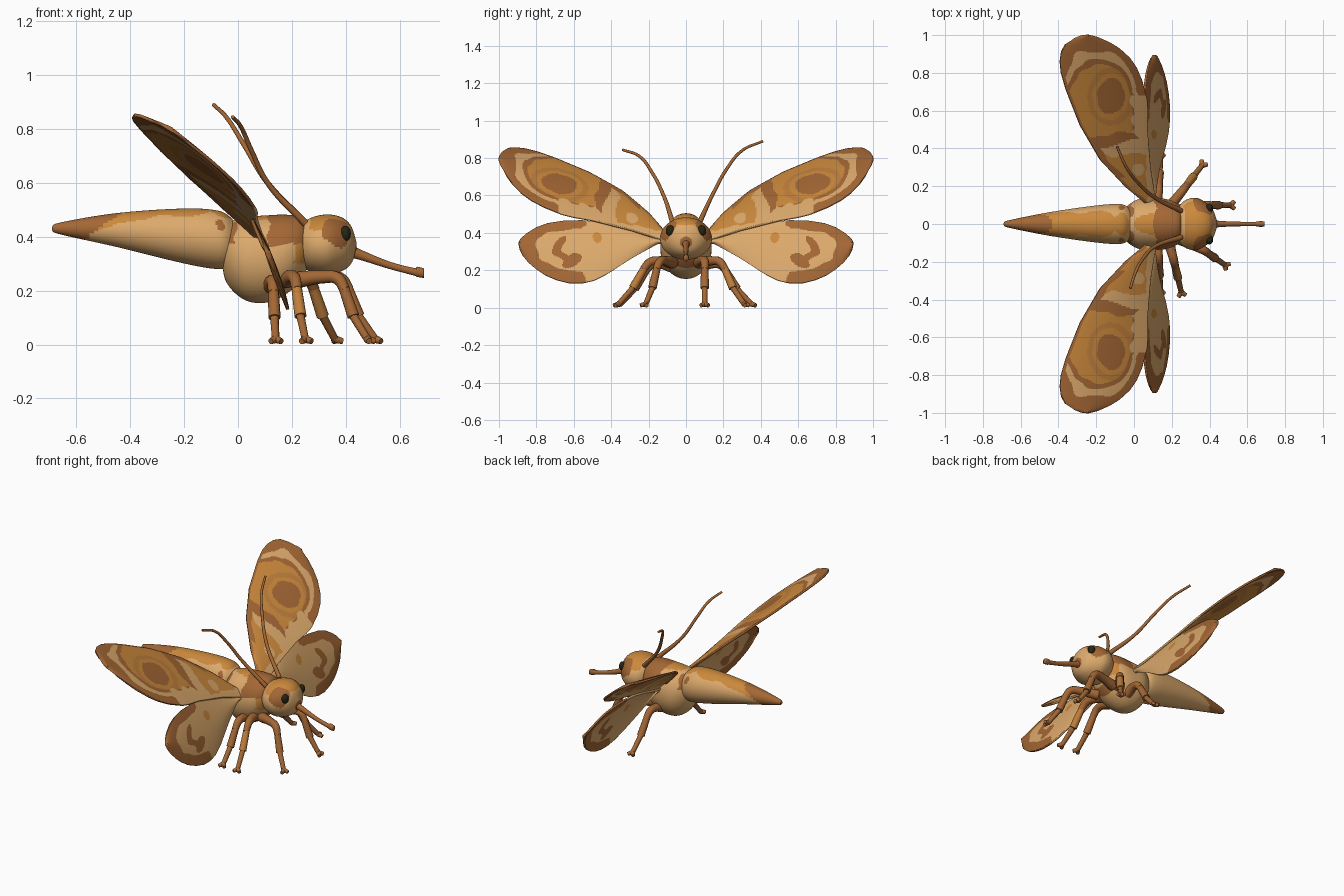
import bpy, bmesh, math
from mathutils import Vector

cube = bpy.data.objects.get("Cube")
if cube:
    bpy.data.objects.remove(cube, do_unlink=True)


def material(name, rgb):
    m = bpy.data.materials.new(name)
    m.use_nodes = True
    m.diffuse_color = (*rgb, 1)
    bsdf = next(n for n in m.node_tree.nodes if n.type == 'BSDF_PRINCIPLED')
    bsdf.inputs["Base Color"].default_value = (*rgb, 1)
    bsdf.inputs["Roughness"].default_value = 0.8
    return m


MATS = [material("tan", (.72, .40, .15)), material("orange", (.60, .25, .045)),
        material("brown", (.37, .135, .035)), material("dark_eye", (.02, .018, .006)),
        material("dull_orange", (.52, .21, .045))]
TAN, ORANGE, BROWN, DARK, DULL = range(5)


def finish(name, bm, rule):
    """Turn a bmesh into a smooth object coloured face by face."""
    bmesh.ops.recalc_face_normals(bm, faces=bm.faces[:])
    for f in bm.faces:
        f.smooth = True
        f.material_index = rule(f.calc_center_median())
    me = bpy.data.meshes.new(name)
    bm.to_mesh(me)
    bm.free()
    for m in MATS:
        me.materials.append(m)
    ob = bpy.data.objects.new(name, me)
    bpy.context.collection.objects.link(ob)
    return ob


def lerp(points, s):
    for (a, p), (b, q) in zip(points, points[1:]):
        if s <= b:
            return p + (q - p) * max(0, s - a) / (b - a)
    return points[-1][1]


def wobble(a, b):
    return math.sin(a * 31 + 2 * math.sin(b * 23)) * math.cos(b * 37)


# Body parts lofted along x from (x, centre z, half width, half height)
def loft(name, sections, rule, seg=72, sub=14):
    bm = bmesh.new()
    S = [Vector(s) for s in sections]
    S = [S[0]] + S + [S[-1]]
    rows = []
    for k in range(1, len(S) - 2):
        p0, p1, p2, p3 = S[k - 1:k + 3]
        for i in range(sub + (k == len(S) - 3)):
            t = i / sub
            rows.append(.5 * (2 * p1 + (p2 - p0) * t + (2 * p0 - 5 * p1 + 4 * p2 - p3) * t ** 2
                              + (3 * p1 - p0 - 3 * p2 + p3) * t ** 3))
    rings = []
    for x, z, w, h in rows:
        angles = [2 * math.pi * j / seg for j in range(seg)]
        rings.append([bm.verts.new((x, w * math.cos(a), z + h * math.sin(a))) for a in angles])
    for r, q in zip(rings, rings[1:]):
        for j in range(seg):
            bm.faces.new((r[j], r[j - 1], q[j - 1], q[j]))
    bm.faces.new(rings[0])
    bm.faces.new(rings[-1])
    return finish(name, bm, rule)


def abdomen_rule(c):
    w = .012 * wobble(c.x, c.z)
    if c.x < -.51 + w + 1.3 * (c.z - .43):
        return BROWN
    if math.hypot(c.x + .07, c.z - .447) < .018 + w:
        return BROWN
    edge = lerp([(-.6, .42), (-.42, .45), (-.3, .475), (-.1, .484), (-.06, .47)], c.x)
    return ORANGE if c.z > edge + w else TAN


def thorax_rule(c):
    w = .02 * wobble(c.x, c.z)
    if c.z > .37 + w and (.11 < c.x + w < .25 or c.x < -.015 + w and abs(c.y) > .04):
        return BROWN
    if c.z < .28 + w and c.x > .21 and abs(c.y) < .075:
        return BROWN
    return ORANGE if c.z > .466 + w or (c.x > .2 + w and c.z > .3) else TAN


EYE = Vector((.399, .084, .412))


def head_rule(c):
    p = Vector((c.x, abs(c.y), c.z))
    w = .01 * wobble(c.x, c.z)
    if (p - Vector((.365, .1, .422))).length < .06 + w or (p - Vector((.43, 0, .35))).length < .032:
        return BROWN
    return ORANGE if c.z > .435 + w and c.x > .27 + w else TAN


loft("abdomen", [(-.69, .43, .006, .006), (-.66, .431, .02, .022), (-.45, .425, .062, .063),
                 (-.2, .403, .098, .102), (-.07, .388, .105, .108), (-.02, .38, .08, .085)], abdomen_rule)
loft("thorax", [(-.06, .36, .02, .03), (-.045, .34, .085, .105), (.02, .32, .13, .152), (.1, .317, .137, .162),
                (.18, .335, .13, .147), (.24, .36, .1, .11), (.27, .365, .05, .05)], thorax_rule)
loft("head", [(.215, .37, .02, .02), (.23, .37, .08, .07), (.27, .37, .125, .1), (.33, .37, .138, .113),
              (.385, .372, .11, .1), (.42, .37, .07, .07), (.44, .365, .015, .015)], head_rule)
loft("proboscis", [(.41, .35, .026, .028), (.45, .335, .017, .02), (.56, .295, .012, .014),
                   (.65, .271, .012, .014), (.665, .27, .015, .019), (.69, .265, .014, .018)],
     lambda c: BROWN, 20, 5)


# Wings: a sheet between two edge curves, mirrored and thickened
def wings(name, lo, hi, place, rule, ns=150, nc=90):
    bm = bmesh.new()
    s0, s1 = lo[0][0], lo[-1][0]
    grid = []
    for i in range(ns + 1):
        s = s0 + (s1 - s0) * (1 - (1 - i / ns) ** 1.6)
        a, b = lerp(lo, s), lerp(hi, s)
        grid.append([bm.verts.new(place(s, a + (b - a) * j / nc, 4 * j / nc * (1 - j / nc)))
                     for j in range(nc + 1)])
    for r, q in zip(grid, grid[1:]):
        for j in range(nc):
            bm.faces.new((r[j], r[j + 1], q[j + 1], q[j]))
    bmesh.ops.remove_doubles(bm, verts=bm.verts[:], dist=1e-5)
    ob = finish(name, bm, rule)
    mirror = ob.modifiers.new("mirror", 'MIRROR')
    mirror.use_axis = (False, True, False)
    mirror.use_mirror_merge = False
    solid = ob.modifiers.new("thickness", 'SOLIDIFY')
    solid.thickness, solid.offset = .012, 0
    return ob


def margin(a, b, c):
    return sum(max(v, 1e-4) ** -3 for v in (a, b, c)) ** (-1 / 3)


FORE_LO = [(.1, .075), (.2, -.05), (.34, -.18), (.52, -.285), (.71, -.36), (.8, -.386), (.86, -.392),
           (.91, -.385), (.95, -.365), (.98, -.32), (.993, -.28), (.997, -.245)]
FORE_HI = [(.1, .115), (.29, .085), (.5, .068), (.6, .07), (.66, .066), (.76, .04), (.83, .01), (.88, -.025),
           (.93, -.08), (.96, -.13), (.985, -.19), (.997, -.245)]


def fore_place(y, x, camber):
    return x, y, .55 - .78 * x - .32 * x * x + .19 * (y - .65) + .012 * camber


def fore_rule(c):
    x, y = c.x, c.y
    w = wobble(x, y)
    left, right = x - lerp(FORE_LO, y), lerp(FORE_HI, y) - x
    # outer half: eyespot, tip bands and pale trailing edge
    if y > .49 + .02 * w + .15 * x:
        e = margin(1 - y, left * 1.6 + max(0, .84 - y), right * 2) + .008 * w
        spot = math.hypot((x + .127) / .073, (y - .675) / .095) + .07 * w
        if spot < 1 or left < .012:
            return BROWN
        if right < .09 + .02 * w and y < .68:
            return TAN
        if e < .085 or .125 < e < .152:
            return BROWN
        if e < .125:
            return TAN
        return DULL if 1.3 < spot < 1.65 else ORANGE
    # inner half: arc, pale band and root patch
    if left < .02 + .02 * (.25 < y < .45) + .01 * w or (x < .01 + .03 * w and y > .44 + .02 * w + .15 * x):
        return BROWN
    if y < .37 + .02 * w and x < .065 + .01 * w and math.hypot(x - .02, y - .29) > .032:
        return ORANGE
    return TAN


wings("forewings", FORE_LO, FORE_HI, fore_place, fore_rule)

HIND_LO = [(.12, .35), (.155, .345), (.29, .265), (.42, .18), (.49, .145), (.555, .13), (.62, .13), (.69, .147),
           (.75, .172), (.8, .205), (.84, .24), (.87, .28), (.885, .315), (.89, .345)]
HIND_HI = [(.12, .36), (.19, .375), (.34, .425), (.46, .455), (.555, .465), (.65, .463), (.74, .449), (.8, .427),
           (.85, .395), (.88, .367), (.89, .345)]


def hind_rule(c):
    y, z = c.y, c.z
    w = wobble(y, z)
    e = margin((.89 - y) * .7, (lerp(HIND_HI, y) - z) * 1.3, z - lerp(HIND_LO, y)) + .006 * w
    if y > .54 + .02 * w and e < .062:
        return BROWN
    if y > .64 + .02 * w and .098 < e < .118:
        return BROWN
    if math.hypot(y - .615, (z - .25) * 1.2 + (y - .615) * .5) < .045 + .015 * w:
        return BROWN
    if math.hypot((y - .475) * 1.4, z - .37) < .034 + .008 * w:
        return ORANGE
    return TAN


wings("hindwings", HIND_LO, HIND_HI, lambda y, z, k: (.055 + (.455 - z) * .4 + .016 * k, y, z), hind_rule)


# Eyes
def ball(name, loc, radii, mat):
    bpy.ops.mesh.primitive_uv_sphere_add(segments=20, ring_count=12, radius=1, location=loc)
    ob = bpy.context.object
    ob.name, ob.scale = name, radii
    ob.data.materials.append(MATS[mat])
    bpy.ops.object.shade_smooth()


for k, side in ((1, "left"), (-1, "right")):
    ball(side + "_eye", (EYE.x, EYE.y * k, EYE.z), (.02, .024, .029), DARK)


# Tapered tubes through (point, radius)
def tube(name, points, radii, mat, smooth=False):
    cu = bpy.data.curves.new(name, 'CURVE')
    cu.dimensions = '3D'
    cu.bevel_depth, cu.bevel_resolution, cu.use_fill_caps = 1, 3, True
    sp = cu.splines.new('BEZIER')
    sp.bezier_points.add(len(points) - 1)
    for bp, p, r in zip(sp.bezier_points, points, radii):
        bp.co, bp.radius = p, r
        bp.handle_left_type = bp.handle_right_type = 'AUTO' if smooth else 'VECTOR'
    cu.materials.append(MATS[mat])
    bpy.context.collection.objects.link(bpy.data.objects.new(name, cu))


RADII = [.014, .01, .009, .008, .007]
tube("left_antenna", [(.25, .07, .45), (.11, .14, .6), (.02, .22, .745), (-.04, .3, .84), (-.09, .41, .89)],
     RADII, BROWN, True)
tube("right_antenna", [(.25, -.07, .45), (.11, -.12, .6), (.05, -.18, .72), (.01, -.25, .81), (-.02, -.34, .845)],
     RADII, BROWN, True)

# Legs: hip, knee and foot for each
LEGS = {"front": [((.22, .07, .24), (.38, .1, .245), (.51, .1, .02)),
                  ((.22, -.07, .24), (.37, -.14, .245), (.48, -.215, .02))],
        "middle": [((.18, .08, .24), (.26, .18, .245), (.36, .31, .02)),
                   ((.18, -.08, .24), (.21, -.19, .245), (.25, -.36, .02))],
        "hind": [((.12, .08, .22), (.13, .18, .23), (.14, .35, .02)),
                 ((.12, -.08, .22), (.13, -.18, .23), (.14, -.35, .02))]}
for pair, sides in LEGS.items():
    for side, joints in zip(("left", "right"), sides):
        hip, knee, foot = map(Vector, joints)
        name = f"{side}_{pair}_leg"
        out = ((foot - knee) * Vector((1, 1, 0))).normalized()
        across = Vector((-out.y, out.x, 0))
        ankle = knee.lerp(foot, .62) - out * .012
        tube(name + "_thigh", [hip, hip.lerp(knee, .6) + Vector((0, 0, .008)), knee, knee.lerp(ankle, .3) + out * .012],
             [.032, .025, .023, .02], BROWN, True)
        tube(name + "_shin", [knee.lerp(ankle, .25) + out * .01, ankle], [.02, .023],
             DULL if pair == "middle" else BROWN)
        tube(name + "_ankle", [ankle, foot], [.016, .014], BROWN)
        for k in (-1, 1):
            tube(name + "_toe", [foot, foot + out * .022 + across * .02 * k + Vector((0, 0, -.008))],
                 [.015, .011], BROWN)
